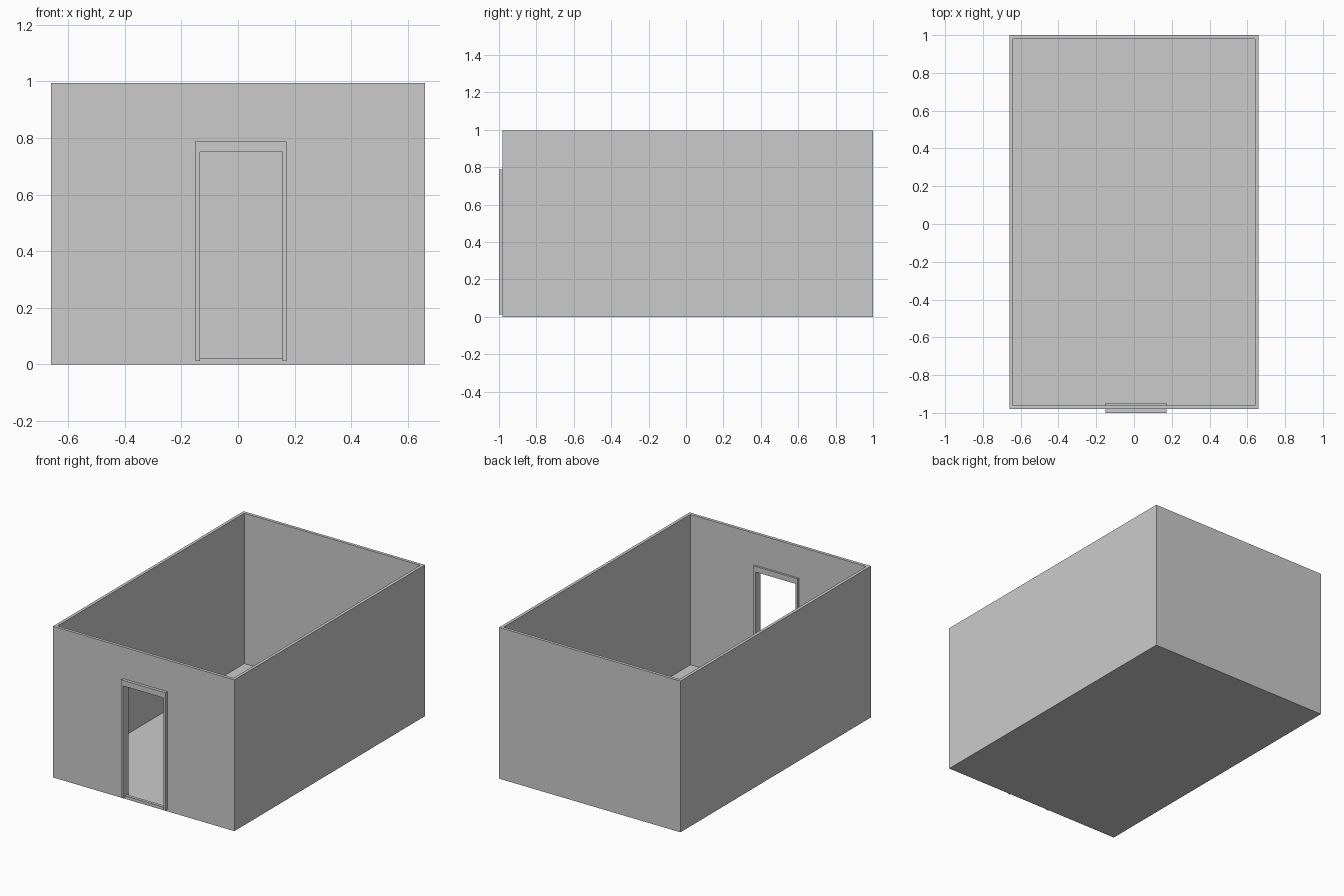
import bpy, bmesh

if "Cube" in bpy.data.objects:
    bpy.data.objects.remove(bpy.data.objects["Cube"])


def obj_from(bm, name):
    mesh = bpy.data.meshes.new(name)
    bmesh.ops.recalc_face_normals(bm, faces=bm.faces)
    bm.to_mesh(mesh)
    bm.free()
    ob = bpy.data.objects.new(name, mesh)
    bpy.context.collection.objects.link(ob)
    return ob


def box(name, lo, hi):
    bm = bmesh.new()
    bmesh.ops.create_cube(bm, size=1)
    for v in bm.verts:
        v.co = [lo[i] if v.co[i] < 0 else hi[i] for i in range(3)]
    return obj_from(bm, name)


def cut(target, cutter):
    mod = target.modifiers.new(cutter.name, 'BOOLEAN')
    mod.operation = 'DIFFERENCE'
    mod.solver = 'EXACT'
    mod.object = cutter
    cutter.hide_render = True
    cutter.hide_set(True)


# Thin floor slab under the whole room
box("floor", (-0.66, -0.98, 0), (0.66, 1.0, 0.006))

# Walls: hollow open-topped shell with a doorway in the front
walls = box("walls", (-0.66, -0.98, 0.006), (0.66, 1.0, 0.995))
cut(walls, box("room_cutter", (-0.64, -0.96, -0.1), (0.64, 0.98, 1.1)))
cut(walls, box("door_cutter", (-0.14, -1.1, 0.02), (0.165, -0.9, 0.77)))

# Door frame: upside-down U profile, standing proud of both wall faces
profile = [(-0.15, 0.012), (-0.15, 0.787), (0.172, 0.787), (0.172, 0.012),
           (0.158, 0.012), (0.158, 0.75), (-0.135, 0.75), (-0.135, 0.012)]
bm = bmesh.new()
face = bm.faces.new([bm.verts.new((x, -1.0, z)) for x, z in profile])
ext = bmesh.ops.extrude_face_region(bm, geom=[face], use_keep_orig=True)
new_verts = [g for g in ext["geom"] if isinstance(g, bmesh.types.BMVert)]
bmesh.ops.translate(bm, verts=new_verts, vec=(0, 0.053, 0))
obj_from(bm, "door_frame")
